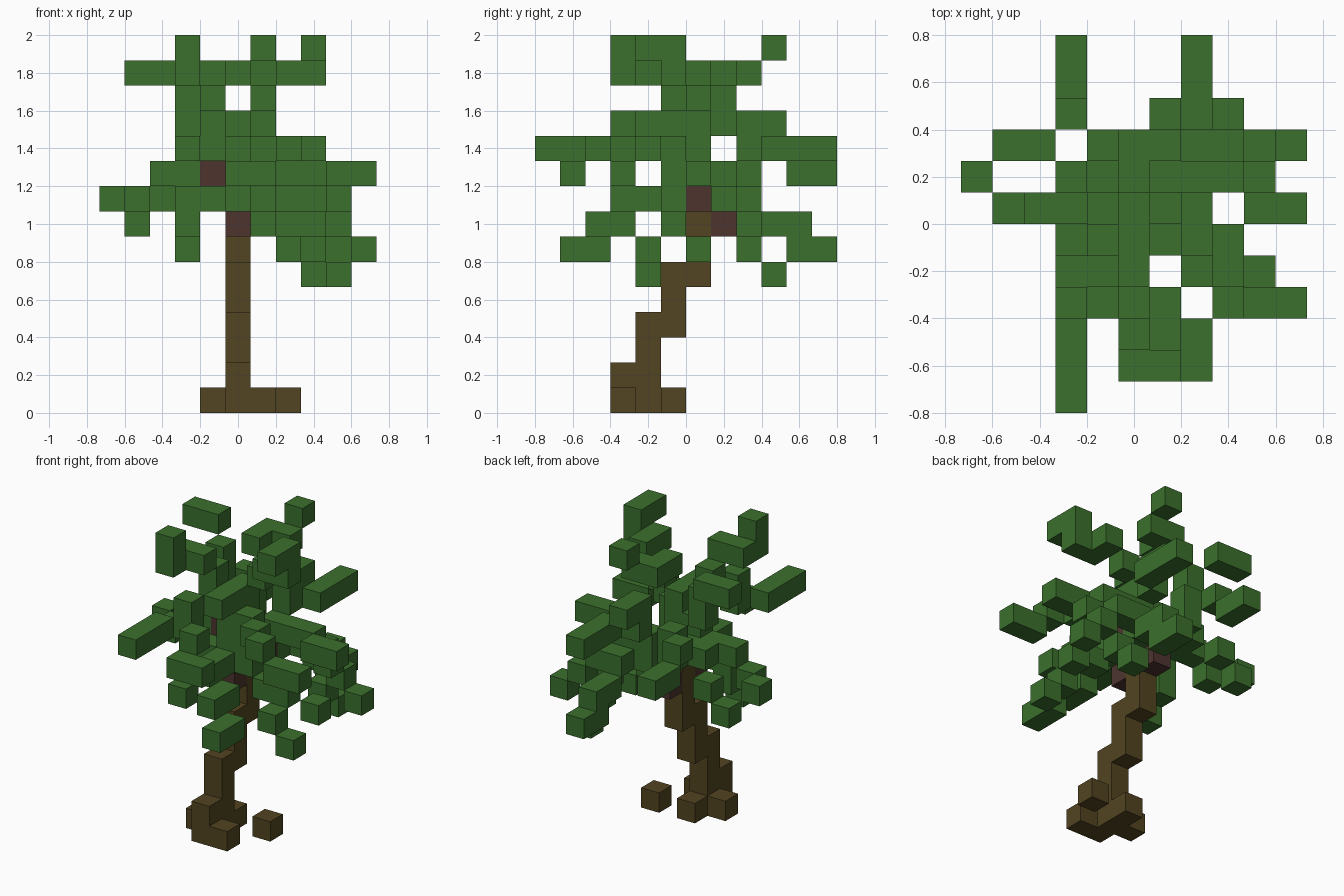
import bpy
import bmesh
from mathutils import Vector

UNIT = 2 / 15                       # edge length of one block
ORIGIN = Vector((-5.5, -6, 0))      # grid corner, in blocks

cube = bpy.data.objects.get("Cube")
if cube:
    bpy.data.objects.remove(cube, do_unlink=True)


def make_material(name, colour):
    mat = bpy.data.materials.new(name)
    mat.use_nodes = True
    mat.diffuse_color = (*colour, 1)
    shader = mat.node_tree.nodes["Principled BSDF"]
    shader.inputs["Base Color"].default_value = (*colour, 1)
    shader.inputs["Roughness"].default_value = 1
    return mat


leaf = make_material("leaf green", (0.043, 0.162, 0.026))
bark = make_material("bark brown", (0.084, 0.058, 0.015))
husk = make_material("husk dark brown", (0.074, 0.034, 0.028))


def run(start, x=1, y=1, z=1):
    """A straight bar of blocks growing from a start cell."""
    i, j, k = start
    return [(i + a, j + b, k + c) for a in range(x) for b in range(y) for c in range(z)]


def build(name, mat, *bars):
    """One mesh made of the outer faces of all the blocks in the bars."""
    cells = {cell for bar in bars for cell in bar}
    bm = bmesh.new()
    for cell in sorted(cells):
        centre = Vector(cell) + Vector((0.5, 0.5, 0.5))
        for axis in range(3):
            for sign in (-1, 1):
                neighbour = list(cell)
                neighbour[axis] += sign
                if tuple(neighbour) in cells:
                    continue
                corners = []
                for u, v in ((-1, -1), (1, -1), (1, 1), (-1, 1)):
                    offset = Vector((0, 0, 0))
                    offset[axis] = sign / 2
                    offset[(axis + 1) % 3] = u / 2
                    offset[(axis + 2) % 3] = v / 2
                    corners.append(bm.verts.new((centre + offset + ORIGIN) * UNIT))
                bm.faces.new(corners if sign > 0 else corners[::-1])
    bmesh.ops.remove_doubles(bm, verts=bm.verts, dist=UNIT / 100)
    bmesh.ops.dissolve_limit(bm, angle_limit=0.01, verts=bm.verts, edges=bm.edges)
    mesh = bpy.data.meshes.new(name)
    bm.to_mesh(mesh)
    bm.free()
    mesh.materials.append(mat)
    obj = bpy.data.objects.new(name, mesh)
    bpy.context.scene.collection.objects.link(obj)
    return obj


# Leaning trunk, rising towards the back, and its roots
build("trunk", bark,
      run((5, 4, 0), z=4), run((5, 5, 3), z=3), run((5, 6, 5), z=5))
build("roots", bark,
      run((5, 3, 0), z=2), run((6, 3, 0)), run((4, 4, 0)), run((5, 5, 0)))
build("loose_root", bark, run((7, 5, 0)))

# Fruit gathered under the crown
for label, cell in (("front", (5, 5, 7)), ("back", (5, 7, 7)),
                    ("left", (6, 6, 8)), ("right", (4, 6, 9))):
    build("fruit_" + label, husk, run(cell))

# Heart of the crown
build("crown_core", leaf,
      run((5, 5, 10), y=2), run((5, 4, 11), y=3), run((4, 6, 10)),
      run((5, 5, 9), x=2), run((6, 5, 8)), run((6, 7, 8), z=2),
      run((4, 7, 9)), run((4, 5, 11)))

# Upright fronds at the top
build("top_frond_front_right", leaf,
      run((4, 5, 12)), run((3, 4, 13), x=2), run((3, 3, 13), z=2))
build("top_frond_back_right", leaf,
      run((3, 7, 11), z=2), run((1, 8, 13), x=2))
build("top_frond_left", leaf,
      run((6, 6, 12)), run((7, 5, 13), y=2), run((8, 5, 13)), run((8, 4, 14), y=2))
build("top_frond_back", leaf,
      run((5, 7, 13), y=2), run((6, 8, 13)), run((6, 9, 14)))

# Long fronds reaching outwards at mid height
build("front_frond_right", leaf,
      run((4, 3, 10), z=2), run((3, 0, 10), y=3))
build("front_frond_middle", leaf,
      run((5, 2, 10)), run((5, 1, 9), x=2))
build("front_frond_left", leaf,
      run((6, 5, 10)), run((7, 4, 10)), run((8, 3, 10)), run((9, 3, 9), x=2))
build("side_frond_left", leaf,
      run((7, 7, 9), x=2), run((9, 6, 9), x=2))
build("back_frond_left", leaf,
      run((6, 8, 10)), run((6, 8, 11), y=2), run((7, 9, 10), y=3))
build("back_frond_right", leaf,
      run((4, 8, 9), z=2), run((3, 9, 10)), run((3, 10, 9), y=2))
build("side_frond_right", leaf,
      run((2, 6, 9), x=2), run((1, 6, 8)), run((0, 7, 8)))

# Drooping fronds around the underside
build("low_frond_front", leaf,
      run((5, 3, 8), y=2), run((6, 2, 7), y=2), run((7, 1, 6), y=2))
build("low_frond_front_right", leaf,
      run((3, 5, 7), z=2), run((4, 5, 8)), run((3, 4, 6)))
build("low_frond_front_left", leaf,
      run((7, 5, 7), x=2), run((8, 4, 6)), run((9, 4, 5)))
build("low_frond_left", leaf,
      run((9, 7, 8)), run((9, 6, 6)))
build("low_frond_back_left", leaf,
      run((8, 8, 8)), run((9, 8, 7)), run((10, 8, 6)))
build("low_frond_back", leaf,
      run((7, 8, 8)), run((7, 9, 7), y=2), run((7, 10, 6), y=2),
      run((8, 8, 6)), run((8, 9, 5)))
build("low_frond_back_right", leaf,
      run((3, 7, 9)), run((2, 8, 8)), run((1, 8, 7)))
